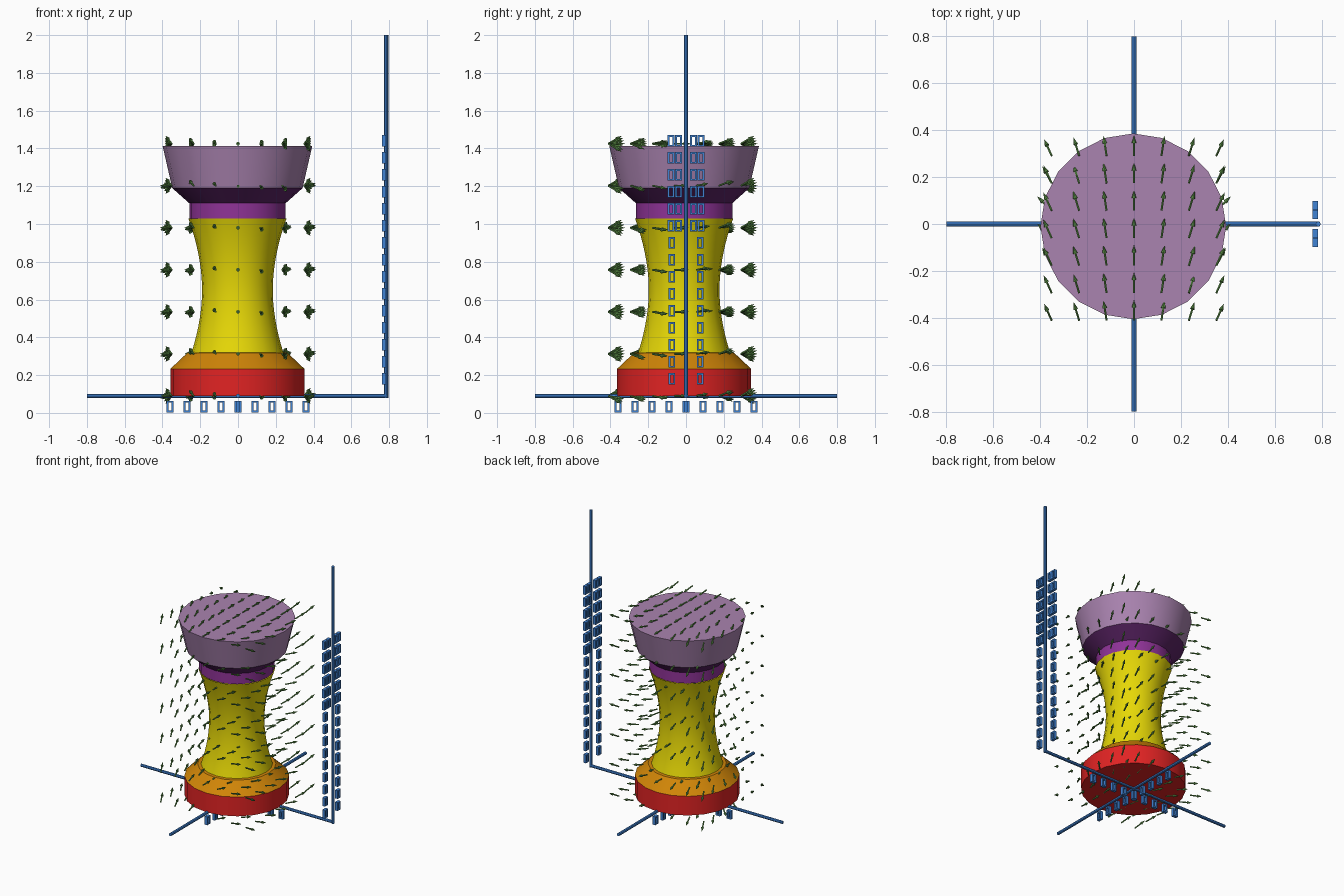
import bpy, bmesh, math
from mathutils import Vector, Matrix

if "Cube" in bpy.data.objects:
    bpy.data.objects.remove(bpy.data.objects["Cube"], do_unlink=True)


def material(name, *srgb):
    col = [(c / 255) ** 2.2 for c in srgb] + [1]
    m = bpy.data.materials.new(name)
    m.use_nodes = True
    m.diffuse_color = col
    m.node_tree.nodes["Principled BSDF"].inputs["Base Color"].default_value = col
    return m


red = material("red", 225, 40, 40)
orange = material("orange", 207, 132, 16)
yellow = material("yellow", 230, 215, 15)
purple = material("purple", 142, 54, 150)
dark_purple = material("dark purple", 92, 40, 102)
lilac = material("lilac", 168, 130, 174)
green = material("leaf green", 98, 152, 78)
blue = material("blue", 66, 130, 212)


def finish(name, bm, mat, smooth=False):
    me = bpy.data.meshes.new(name)
    bm.to_mesh(me)
    bm.free()
    me.materials.append(mat)
    ob = bpy.data.objects.new(name, me)
    bpy.context.collection.objects.link(ob)
    if smooth:
        bpy.ops.object.select_all(action="DESELECT")
        ob.select_set(True)
        bpy.context.view_layer.objects.active = ob
        bpy.ops.object.shade_smooth_by_angle(angle=math.radians(30))


def cone(bm, start, end, r1, r2, sides):
    """Capped cone or cylinder between two points."""
    axis = end - start
    place = Matrix.Translation((start + end) / 2) @ axis.to_track_quat("Z", "Y").to_matrix().to_4x4()
    bmesh.ops.create_cone(bm, cap_ends=True, segments=sides, radius1=r1,
                          radius2=r2, depth=axis.length, matrix=place)


def box(bm, centre, size):
    bmesh.ops.create_cube(bm, size=1, matrix=Matrix.Translation(centre) @ Matrix.Diagonal((*size, 1)))


# Turned pedestal, built as stacked rings about one axis
CENTRE = Vector((-0.003, -0.01, 0))
SIDES = 20


def turned(name, profile, mat, bottom=False, top=False):
    bm = bmesh.new()
    rings = []
    for r, z in profile:
        angles = [math.tau * i / SIDES for i in range(SIDES)]
        rings.append([bm.verts.new(CENTRE + Vector((r * math.cos(a), r * math.sin(a), z))) for a in angles])
    for low, high in zip(rings, rings[1:]):
        for i in range(SIDES):
            j = (i + 1) % SIDES
            bm.faces.new((low[i], low[j], high[j], high[i]))
    if bottom:
        bm.faces.new(rings[0][::-1])
    if top:
        bm.faces.new(rings[-1])
    finish(name, bm, mat, True)


waist = []
for i in range(17):
    z = 0.32 + 0.71 * i / 16
    t = (z - 0.65) / 0.36
    waist.append((0.187 + 0.066 * abs(t) ** 1.9, z))

turned("base_drum", [(0.355, 0.09), (0.355, 0.233)], red, bottom=True)
turned("base_slope", [(0.355, 0.233), (0.265, 0.318), waist[0]], orange)
turned("waist", waist, yellow)
turned("collar", [(0.255, 1.03), (0.255, 1.11)], purple)
turned("flare", [(0.255, 1.11), (0.345, 1.19)], dark_purple)
turned("crown", [(0.345, 1.19), (0.396, 1.412)], lilac, top=True)

# Three axis rods
FLOOR = 0.09
rods = {
    "width_axis": ((-0.8, 0, FLOOR), (0.79, 0, FLOOR)),
    "depth_axis": ((0, -0.8, FLOOR), (0, 0.8, FLOOR)),
    "height_axis": ((0.785, 0, FLOOR - 0.01), (0.785, 0, 2)),
}
for name, (a, b) in rods.items():
    bm = bmesh.new()
    cone(bm, Vector(a), Vector(b), 0.011, 0.011, 8)
    finish(name, bm, blue, True)


# Scale markers: small open frames beside the axes
def frame(bm, centre, along):
    w, h, bar, deep = 0.036, 0.062, 0.01, 0.022
    across = Vector((0, 1, 0)) if along == "y" else Vector((1, 0, 0))
    normal = Vector((1, 1, 0)) - across
    up = Vector((0, 0, 1))
    for s in (-1, 1):
        box(bm, centre + across * s * (w - bar) / 2, across * bar + normal * deep + up * h)
        box(bm, centre + up * s * (h - bar) / 2, across * (w - 2 * bar) + normal * deep + up * bar)


STEP = 0.09
bm = bmesh.new()
for k in range(1, 16):
    offsets = (0.075,) if k < 10 else (0.04, 0.08)
    for off in offsets:
        for s in (-1, 1):
            frame(bm, Vector((0.773, s * off, FLOOR + STEP * k)), "y")
finish("height_markers", bm, blue)

for name, along in (("width_markers", "x"), ("depth_markers", "y")):
    bm = bmesh.new()
    for k in range(-4, 5):
        spot = (k * STEP, 0, 0.033) if along == "x" else (0, k * STEP, 0.033)
        frame(bm, Vector(spot), along)
    finish(name, bm, blue)

# Field of arrows on a regular lattice, fanning outward and twisting
bm = bmesh.new()
for i in range(7):
    for j in range(7):
        for k in range(7):
            x = (i - 3) * 0.117
            y = (j - 3) * 0.117
            tail = Vector((x, y - 0.06, FLOOR + k * 0.2225))
            # Below the top layer the middle rows lean further outward
            spread = 1.3 if k == 6 else 1.3 + 2 * math.exp(-(tail.y / 0.12) ** 2)
            flow = Vector((spread * x, 1, 4.8 * x * y)).normalized() * 0.088
            neck = tail + flow * 0.62
            cone(bm, tail, neck, 0.005, 0.005, 6)
            cone(bm, neck, tail + flow, 0.01, 0, 8)
finish("flow_arrows", bm, green)
